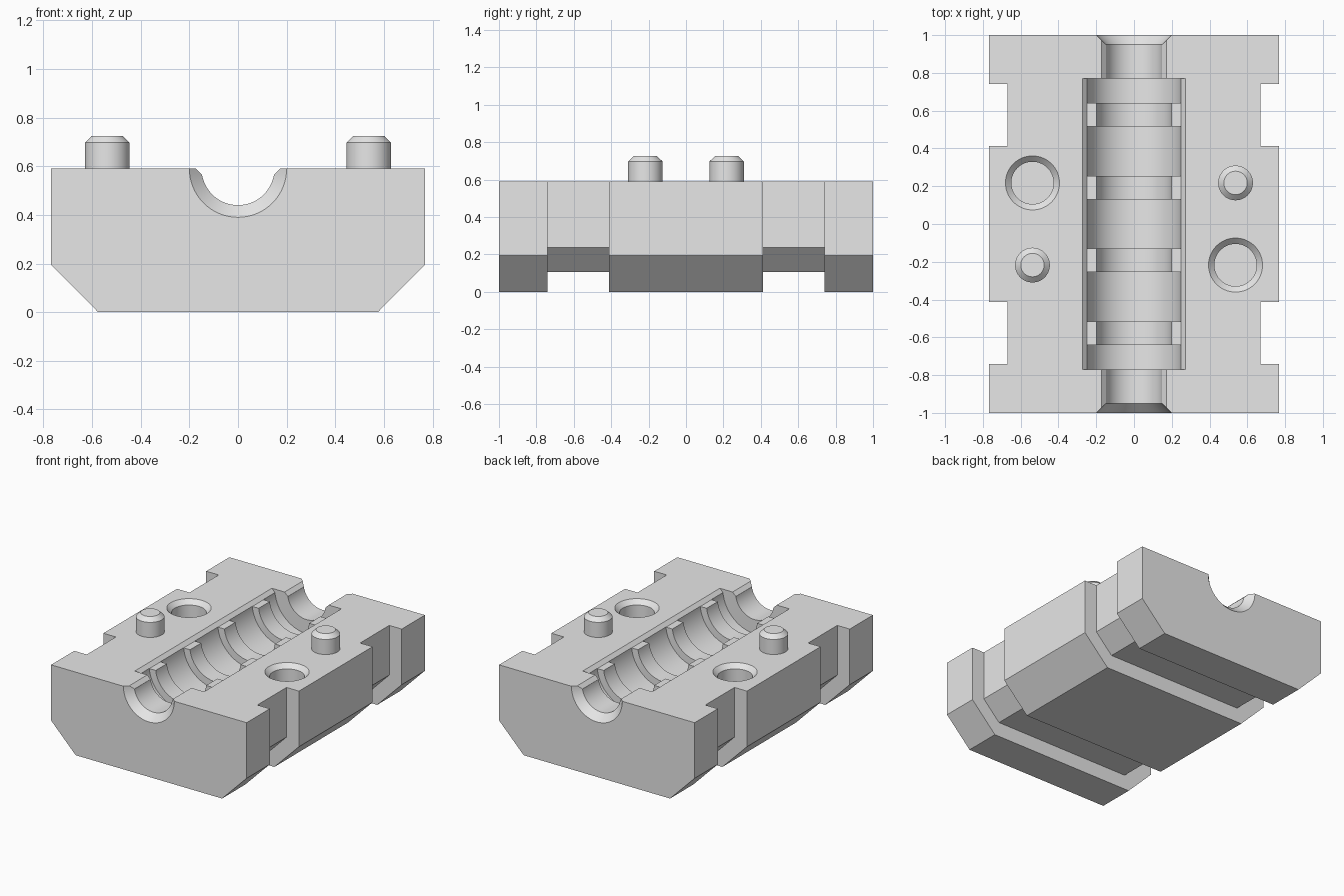
import bpy
import bmesh
import math

cube = bpy.data.objects.get("Cube")
if cube:
    bpy.data.objects.remove(cube, do_unlink=True)

TOP = 0.59       # parting face height
HALF = 1.0       # half length
SEGS = 64

grey = bpy.data.materials.new("light_grey")
grey.use_nodes = True
grey.diffuse_color = (0.8, 0.8, 0.8, 1)
grey.node_tree.nodes["Principled BSDF"].inputs["Base Color"].default_value = grey.diffuse_color


def finish(name, bm):
    bmesh.ops.recalc_face_normals(bm, faces=bm.faces)
    mesh = bpy.data.meshes.new(name)
    bm.to_mesh(mesh)
    bm.free()
    obj = bpy.data.objects.new(name, mesh)
    bpy.context.collection.objects.link(obj)
    mesh.materials.append(grey)
    return obj


def prism(name, half_profile, y0, y1):
    """Mirror an (x, z) half profile and extrude it along y."""
    pts = half_profile + [(-x, z) for x, z in reversed(half_profile)]
    bm = bmesh.new()
    face = bm.faces.new([bm.verts.new((x, y0, z)) for x, z in pts])
    ext = bmesh.ops.extrude_face_region(bm, geom=[face])["geom"]
    bmesh.ops.translate(bm, vec=(0, y1 - y0, 0),
                        verts=[v for v in ext if isinstance(v, bmesh.types.BMVert)])
    return finish(name, bm)


def lathe(name, profile, location, along_y=False):
    """Turn (radius, distance) points into a capped solid."""
    bm = bmesh.new()
    rings = []
    for r, d in profile:
        ring = []
        for i in range(SEGS):
            a = 2 * math.pi * i / SEGS
            u, v = r * math.cos(a), r * math.sin(a)
            ring.append(bm.verts.new((u, d, v) if along_y else (u, v, d)))
        rings.append(ring)
    for lo, hi in zip(rings, rings[1:]):
        for i in range(SEGS):
            j = (i + 1) % SEGS
            bm.faces.new((lo[i], lo[j], hi[j], hi[i]))
    bm.faces.new(rings[0])
    bm.faces.new(rings[-1])
    bmesh.ops.translate(bm, vec=location, verts=bm.verts)
    return finish(name, bm)


def cut(target, cutter):
    cutter.hide_render = True
    mod = target.modifiers.new("cut", "BOOLEAN")
    mod.operation = "DIFFERENCE"
    mod.solver = "EXACT"
    mod.object = cutter
    bpy.context.view_layer.objects.active = target
    bpy.ops.object.modifier_apply(modifier=mod.name)
    bpy.data.objects.remove(cutter, do_unlink=True)


def smooth(obj):
    bpy.ops.object.select_all(action="DESELECT")
    obj.select_set(True)
    bpy.context.view_layer.objects.active = obj
    bpy.ops.object.shade_smooth_by_angle(angle=math.radians(25))


# Main block with chamfered lower edges
block = prism("mould_block", [(0.575, 0), (0.768, 0.195), (0.768, TOP)], -HALF, HALF)

# Two grooves wrapping the sides and underside
wrap = [(0.54, 0.105), (0.67, 0.237), (0.67, 0.8), (1, 0.8), (1, -0.2)]
for y0, y1 in ((-0.74, -0.413), (0.413, 0.74)):
    cut(block, prism("groove_cutter", wrap, y0, y1))

# Stepped bore: flared ends, narrow necks, five pockets between four ribs
NECK, RIB, POCKET = 0.15, 0.2, 0.25
half = [(POCKET, 0.13), (RIB, 0.13), (RIB, 0.255), (POCKET, 0.255),
        (POCKET, 0.515), (RIB, 0.515), (RIB, 0.64), (POCKET, 0.64),
        (POCKET, 0.77), (NECK, 0.77), (NECK, 0.95), (0.22, 1.02)]
bore = [(r, -d) for r, d in reversed(half)] + half
cut(block, lathe("bore_cutter", bore, (0, 0, TOP), along_y=True))

# Bevelled upper edges of the neck and of the ribbed channel
for radius, reach in ((NECK, HALF + 0.1), (POCKET, 0.77)):
    bevel = [(radius - 0.002, TOP - 0.025), (radius + 0.073, TOP + 0.05)]
    cut(block, prism("edge_cutter", bevel, -reach, reach))

# Alignment sockets and pins on opposite corners
PX, PY = 0.5375, 0.2175
socket = [(0.112, -0.17), (0.112, -0.031), (0.163, 0.02)]
pin = [(0.092, -0.02), (0.092, 0.107), (0.062, 0.135)]
for side, label in ((1, "left"), (-1, "right")):
    cut(block, lathe("socket_cutter", socket, (side * PX, -side * PY, TOP)))
    smooth(lathe(label + "_alignment_pin", pin, (side * PX, side * PY, TOP)))

smooth(block)
